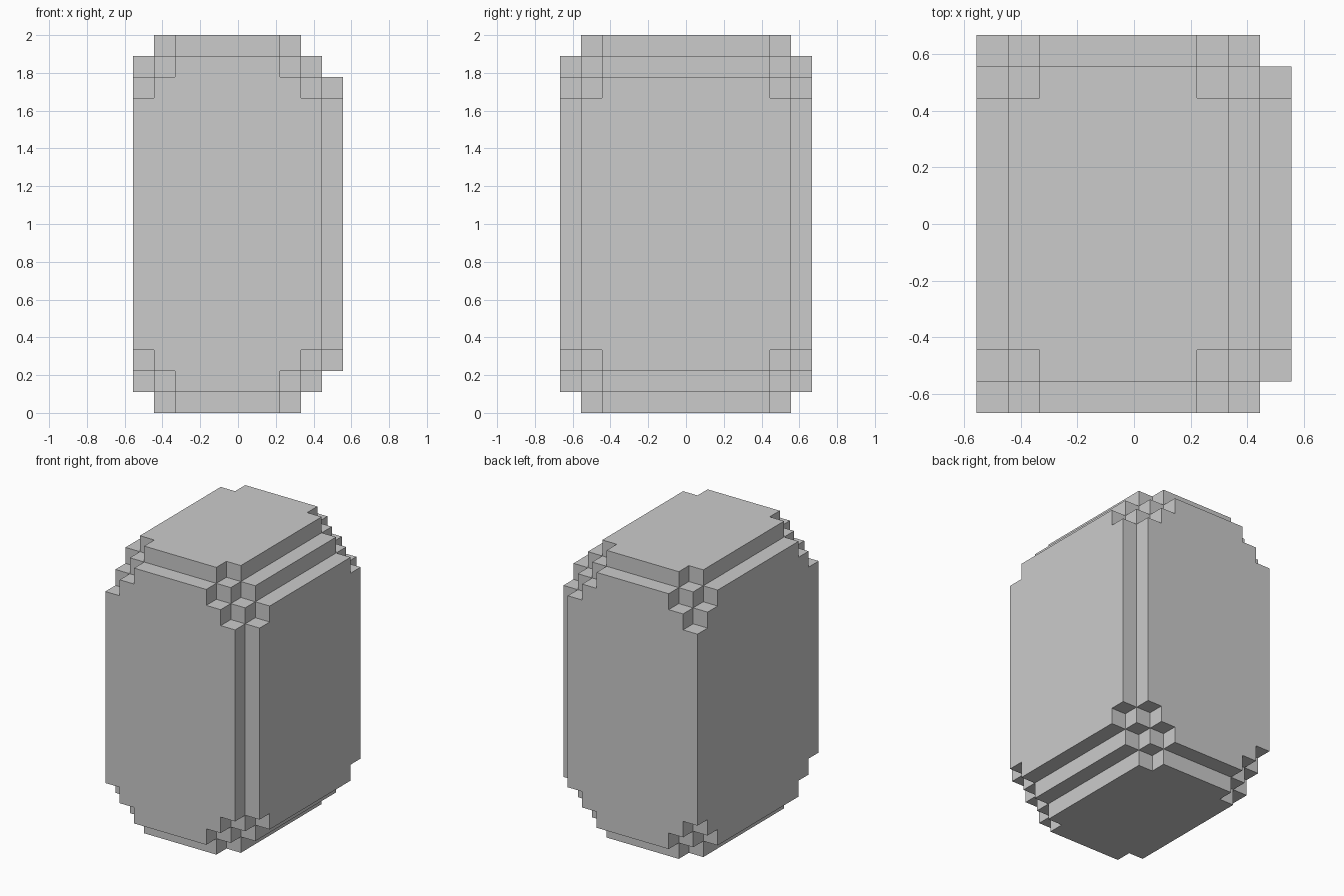
import bpy, bmesh, math
from mathutils import Vector

if "Cube" in bpy.data.objects:
    bpy.data.objects.remove(bpy.data.objects["Cube"])

S = 1 / 9                      # size of one block step
NX, NY, NZ = 10, 12, 18        # body size in steps


def filled(x, y, z):
    """True where the stepped, corner-trimmed body is solid."""
    if not (0 <= x < NX and 0 <= y < NY and 0 <= z < NZ):
        return False
    a, b = x, NX - 1 - x                       # steps from left and right
    c, d = min(y, NY - 1 - y), min(z, NZ - 1 - z)
    left = a + d >= 1 and a + c + d >= 3
    right = b + d >= 2 and b + c >= 1 and b + c + d >= 4
    return left and right and c + d >= 1


# Stepped body: outer faces only
bm = bmesh.new()
for x in range(NX):
    for y in range(NY):
        for z in range(NZ):
            if not filled(x, y, z):
                continue
            centre = Vector((x + 0.5 - NX / 2, y + 0.5 - NY / 2, z + 0.5))
            for axis in range(3):
                for sign in (-1, 1):
                    n = Vector((0, 0, 0))
                    n[axis] = sign
                    if filled(x + int(n.x), y + int(n.y), z + int(n.z)):
                        continue
                    u = Vector((n.y, n.z, n.x)) * sign
                    v = n.cross(u)
                    corners = [centre + (n + u * i + v * j) / 2
                               for i, j in ((-1, -1), (1, -1), (1, 1), (-1, 1))]
                    bm.faces.new([bm.verts.new(p * S) for p in corners])

# Weld, then merge flat regions into single faces
bmesh.ops.remove_doubles(bm, verts=bm.verts[:], dist=S * 0.01)
bmesh.ops.dissolve_limit(bm, angle_limit=math.radians(1),
                         verts=bm.verts[:], edges=bm.edges[:])
bmesh.ops.recalc_face_normals(bm, faces=bm.faces[:])

mesh = bpy.data.meshes.new("stepped_body")
bm.to_mesh(mesh)
bm.free()
body = bpy.data.objects.new("stepped_body", mesh)
bpy.context.collection.objects.link(body)
